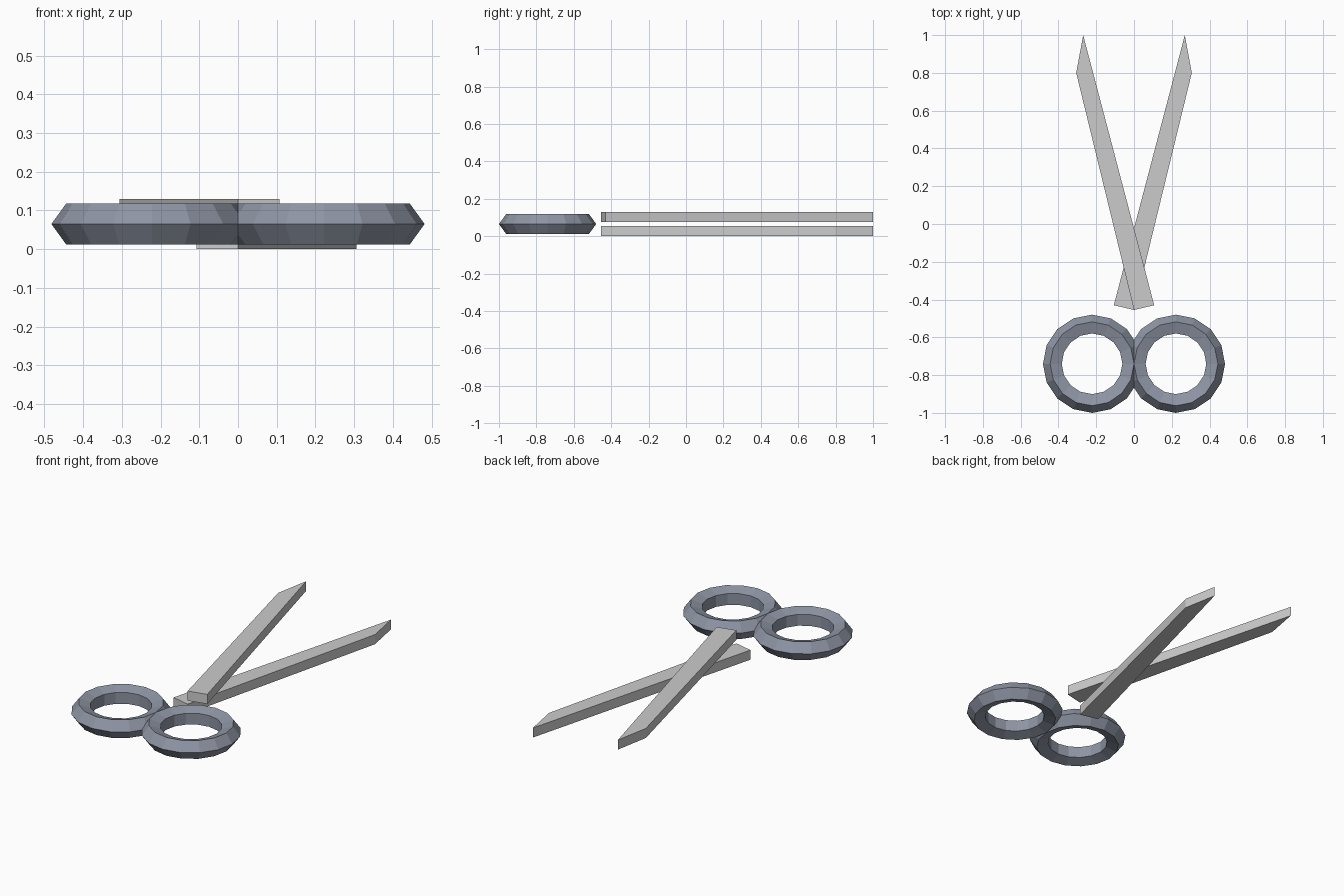
import bpy, bmesh, math

if "Cube" in bpy.data.objects:
    bpy.data.objects.remove(bpy.data.objects["Cube"])


def make_material(name, color):
    mat = bpy.data.materials.new(name)
    mat.diffuse_color = color
    mat.use_nodes = True
    mat.node_tree.nodes["Principled BSDF"].inputs["Base Color"].default_value = mat.diffuse_color
    return mat


handle_mat = make_material("slate_plastic", (0.27, 0.30, 0.37, 1))
steel_mat = make_material("steel", (0.75, 0.75, 0.77, 1))


# Blade: flat pointed outline, extruded upward
def make_blade(name, side, z, thickness=0.055):
    outline = [(0, -0.455), (0.306, 0.80), (0.269, 1.0), (-0.107, -0.43)]
    bm = bmesh.new()
    face = bm.faces.new([bm.verts.new((side * x, y, z)) for x, y in outline])
    ext = bmesh.ops.extrude_face_region(bm, geom=[face])
    top = [v for v in ext["geom"] if isinstance(v, bmesh.types.BMVert)]
    bmesh.ops.translate(bm, verts=top, vec=(0, 0, thickness))
    bmesh.ops.recalc_face_normals(bm, faces=bm.faces[:])
    mesh = bpy.data.meshes.new(name)
    bm.to_mesh(mesh)
    bm.free()
    mesh.materials.append(steel_mat)
    bpy.context.collection.objects.link(bpy.data.objects.new(name, mesh))


# Finger ring: low-poly torus with a five-sided section
def make_ring(name, side):
    bpy.ops.mesh.primitive_torus_add(
        major_segments=16, minor_segments=5,
        major_radius=0.205, minor_radius=0.055,
        location=(side * 0.222, -0.74, 0.065))
    ring = bpy.context.object
    ring.name = name
    ring.data.materials.append(handle_mat)


make_blade("lower_blade", 1, 0.0)
make_blade("upper_blade", -1, 0.075)
make_ring("right_finger_ring", 1)
make_ring("left_finger_ring", -1)
